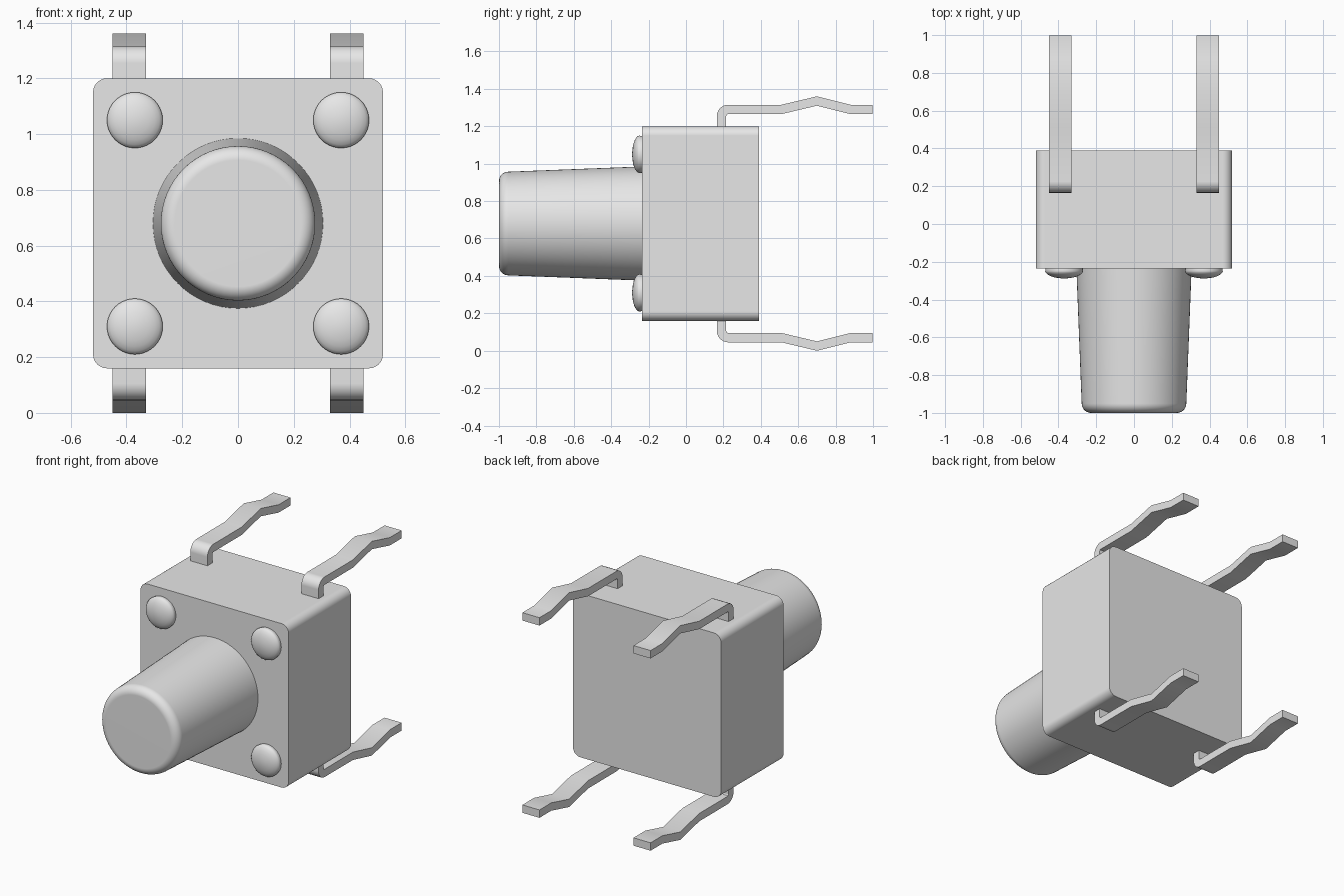
import bpy
import bmesh
import math
from mathutils import Vector

if "Cube" in bpy.data.objects:
    bpy.data.objects.remove(bpy.data.objects["Cube"], do_unlink=True)

MID = 0.68          # height of the switch centre; every part has its origin there
FRONT, BACK = -0.235, 0.39

grey = bpy.data.materials.new("light grey")
grey.diffuse_color = (0.8, 0.8, 0.8, 1)
grey.use_nodes = True
grey.node_tree.nodes["Principled BSDF"].inputs["Base Color"].default_value = (0.8, 0.8, 0.8, 1)


def finish(name, bm, mirror=False):
    """Turn a bmesh into a shaded object, optionally repeated in all four corners."""
    bmesh.ops.remove_doubles(bm, verts=bm.verts, dist=1e-5)
    bmesh.ops.recalc_face_normals(bm, faces=bm.faces)
    mesh = bpy.data.meshes.new(name)
    bm.to_mesh(mesh)
    bm.free()
    mesh.materials.append(grey)
    obj = bpy.data.objects.new(name, mesh)
    obj.location.z = MID
    bpy.context.collection.objects.link(obj)
    bpy.ops.object.select_all(action='DESELECT')
    obj.select_set(True)
    bpy.context.view_layer.objects.active = obj
    bpy.ops.object.shade_smooth_by_angle(angle=math.radians(30))
    if mirror:
        mod = obj.modifiers.new("four corners", 'MIRROR')
        mod.use_axis = (True, False, True)
    mod = obj.modifiers.new("flat faces", 'WEIGHTED_NORMAL')
    mod.keep_sharp = True
    return obj


def prism(points, direction):
    """Extrude a closed outline along a vector."""
    bm = bmesh.new()
    face = bm.faces.new([bm.verts.new(p) for p in points])
    ext = bmesh.ops.extrude_face_region(bm, geom=[face], use_keep_orig=True)
    moved = [g for g in ext["geom"] if isinstance(g, bmesh.types.BMVert)]
    bmesh.ops.translate(bm, verts=moved, vec=direction)
    return bm


def lathe(profile, x, z, steps):
    """Spin (radius, y) points about an axis running front to back."""
    bm = bmesh.new()
    verts = [bm.verts.new((x + r, y, z)) for r, y in profile]
    edges = [bm.edges.new(pair) for pair in zip(verts, verts[1:])]
    bmesh.ops.spin(bm, geom=verts + edges, cent=(x, 0, z), axis=(0, 1, 0),
                   angle=math.tau, steps=steps, use_merge=True)
    return bm


def arc(cx, cy, r, start, end, n=6):
    angles = [math.radians(start + (end - start) * i / n) for i in range(n + 1)]
    return [(cx + r * math.cos(a), cy + r * math.sin(a)) for a in angles]


# Body: square block with rounded long edges
outline = []
for i, (sx, sz) in enumerate([(1, 1), (-1, 1), (-1, -1), (1, -1)]):
    outline += arc(sx * 0.47, sz * 0.47, 0.05, 90 * i, 90 * i + 90)
finish("body", prism([(x, FRONT, z) for x, z in outline], Vector((0, BACK - FRONT, 0))))

# Button: tapered plunger with a rounded front rim
rim = arc(0.227, -0.95, 0.05, 0, -90, 8)
finish("button", lathe([(0, FRONT + 0.01), (0.305, FRONT + 0.01), (0.305, FRONT)]
                       + rim + [(0, -1.0)], 0, 0, 64))

# Rivets: shallow domes in the corners of the front face
dome = [(0, FRONT + 0.01), (0.098, FRONT + 0.01), (0.099, -0.242), (0.1, -0.25),
        (0.097, -0.258), (0.088, -0.267), (0.072, -0.276), (0.05, -0.283),
        (0.025, -0.287), (0, -0.288)]
finish("rivets", lathe(dome, 0.37, 0.37, 40), mirror=True)

# Legs: bent strips with a kink, leaving the top and bottom towards the back
kink = [(0.51, 0.0), (0.70, 0.045), (0.88, 0.0), (0.998, 0.0)]
outer = [(0.165, 0.50)] + arc(0.225, 0.575, 0.06, 180, 90) + [(y, 0.635 + d) for y, d in kink]
inner = [(0.215, 0.50)] + arc(0.225, 0.575, 0.01, 180, 90, 3) + [(y, 0.585 + d) for y, d in kink]
strip = outer + inner[::-1]
finish("legs", prism([(0.33, y, z) for y, z in strip], Vector((0.12, 0, 0))), mirror=True)
